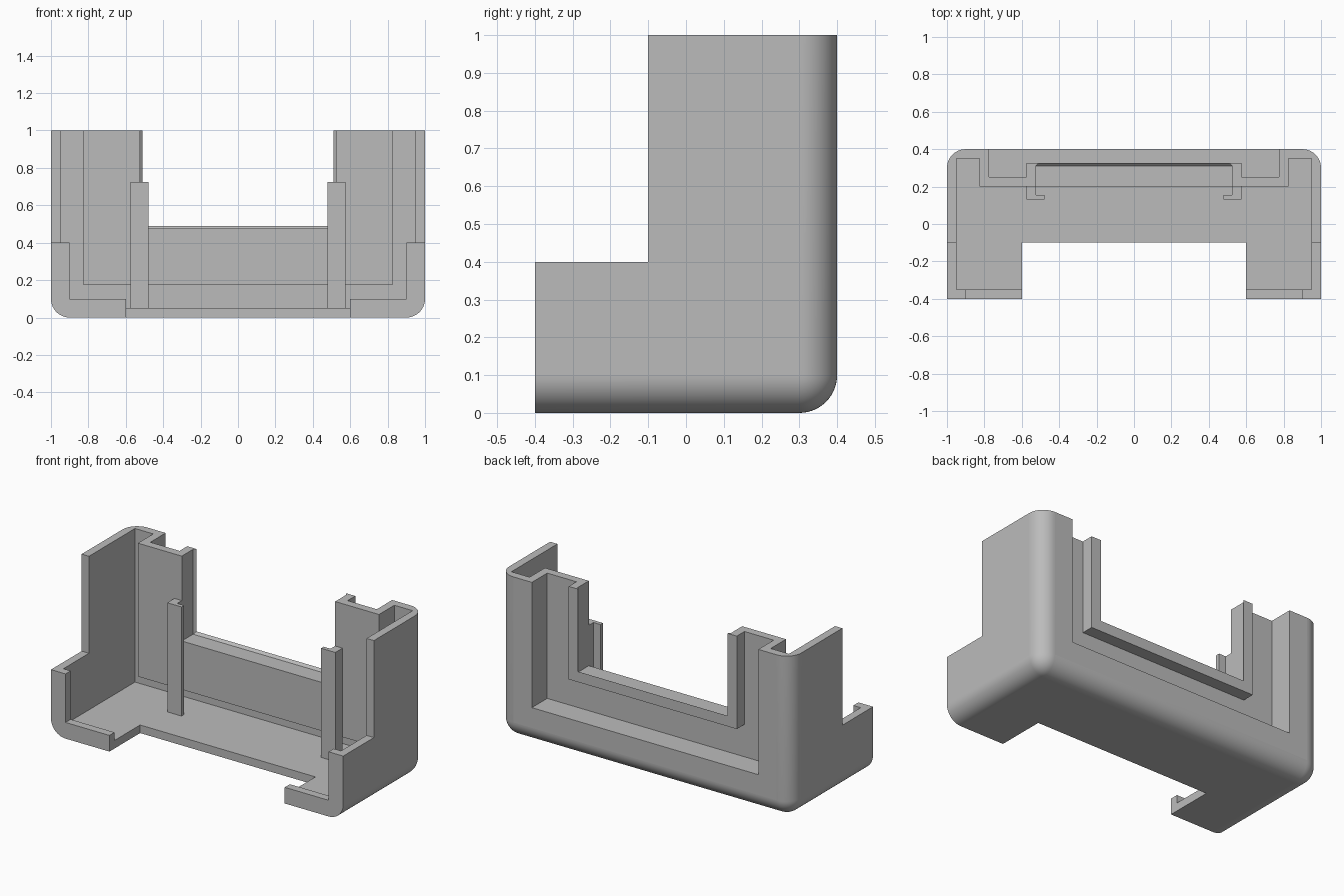
import bpy, bmesh
from mathutils import Vector

if "Cube" in bpy.data.objects:
    bpy.data.objects.remove(bpy.data.objects["Cube"])

grey = bpy.data.materials.new("plain grey")
grey.use_nodes = True
grey.diffuse_color = (0.5, 0.5, 0.5, 1)
grey.node_tree.nodes["Principled BSDF"].inputs["Base Color"].default_value = (0.5, 0.5, 0.5, 1)


def to_object(name, bm):
    bmesh.ops.recalc_face_normals(bm, faces=bm.faces)
    mesh = bpy.data.meshes.new(name)
    bm.to_mesh(mesh)
    bm.free()
    mesh.materials.append(grey)
    obj = bpy.data.objects.new(name, mesh)
    bpy.context.collection.objects.link(obj)
    return obj


def box_mesh(x, y, z):
    bm = bmesh.new()
    bmesh.ops.create_cube(bm, size=1)
    for v in bm.verts:
        v.co = Vector([r[0] if c < 0 else r[1] for c, r in zip(v.co, (x, y, z))])
    return bm


def box(name, x, y, z):
    return to_object(name, box_mesh(x, y, z))


def combine(target, tool, operation):
    """Apply a boolean and discard the tool."""
    mod = target.modifiers.new("boolean", "BOOLEAN")
    mod.operation, mod.solver, mod.object = operation, "EXACT", tool
    bpy.context.view_layer.update()
    graph = bpy.context.evaluated_depsgraph_get()
    mesh = bpy.data.meshes.new_from_object(target.evaluated_get(graph))
    target.modifiers.clear()
    target.data = mesh
    bpy.data.objects.remove(tool)


def prism(name, points, z0, z1):
    """Extrude an XY outline upward."""
    bm = bmesh.new()
    face = bm.faces.new([bm.verts.new((x, y, z0)) for x, y in points])
    new = bmesh.ops.extrude_face_region(bm, geom=[face])["geom"]
    for v in new:
        if isinstance(v, bmesh.types.BMVert):
            v.co.z = z1
    return to_object(name, bm)


# Outer body with rounded bottom and rear edges
bm = box_mesh((-1, 1), (-0.4, 0.4), (0, 1.1))
round_edges = []
for e in bm.edges:
    mid = (e.verts[0].co + e.verts[1].co) / 2
    hits = [mid.z < 0.01, mid.y > 0.39, abs(mid.x) > 0.99]
    if sum(hits) == 2:
        round_edges.append(e)
bmesh.ops.bevel(bm, geom=round_edges, offset=0.1, segments=14, profile=0.5, affect="EDGES")
shell = to_object("housing_shell", bm)

# Hollow interior, stepped front and floor notch
cuts = [
    ("cavity", (-0.95, 0.95), (-0.35, 0.35), (0.05, 2)),
    ("upper_front", (-2, 2), (-1, -0.1), (0.4, 2)),
    ("floor_notch", (-0.6, 0.6), (-1, -0.1), (-1, 2)),
    ("front_opening", (-0.9, 0.9), (-1, -0.34), (0.1, 2)),
]
for cut in cuts:
    combine(shell, box(*cut), "DIFFERENCE")

# Recessed rear panel and raised frame around its window
combine(shell, box("panel", (-0.825, 0.825), (0.2, 0.38), (0.175, 1.2)), "UNION")
combine(shell, box("pocket", (-0.775, 0.775), (0.25, 1), (0.225, 2)), "DIFFERENCE")
combine(shell, box("frame", (-0.575, 0.575), (0.22, 0.325), (0.425, 1.3)), "UNION")

# Window opening with a tapered rear lip
bm = bmesh.new()
rings = []
for y, half, sill in ((0.1, 0.525, 0.475), (0.31, 0.525, 0.475),
                      (0.325, 0.51, 0.49), (0.6, 0.51, 0.49)):
    rings.append([bm.verts.new((x, y, z)) for x, z in
                  ((-half, sill), (half, sill), (half, 2), (-half, 2))])
for a, b in zip(rings, rings[1:]):
    for i in range(4):
        j = (i + 1) % 4
        bm.faces.new((a[i], a[j], b[j], b[i]))
bm.faces.new(rings[0])
bm.faces.new(rings[-1])
combine(shell, to_object("window", bm), "DIFFERENCE")

# Level rim
combine(shell, box("rim", (-2, 2), (-2, 2), (1, 3)), "DIFFERENCE")

# Smooth only the rounded corners
bpy.ops.object.select_all(action="DESELECT")
shell.select_set(True)
bpy.context.view_layer.objects.active = shell
bpy.ops.object.shade_smooth_by_angle()
for p in shell.data.polygons:
    if max(abs(c) for c in p.normal) > 0.9999:
        p.use_smooth = False

# Hooked guide posts beside the window
for side, name in ((1, "left_guide_post"), (-1, "right_guide_post")):
    outline = [(0.575, 0.2), (0.575, 0.13), (0.478, 0.13),
               (0.478, 0.155), (0.525, 0.155), (0.525, 0.2)]
    prism(name, [(side * x, y) for x, y in outline], 0.05, 0.725)
